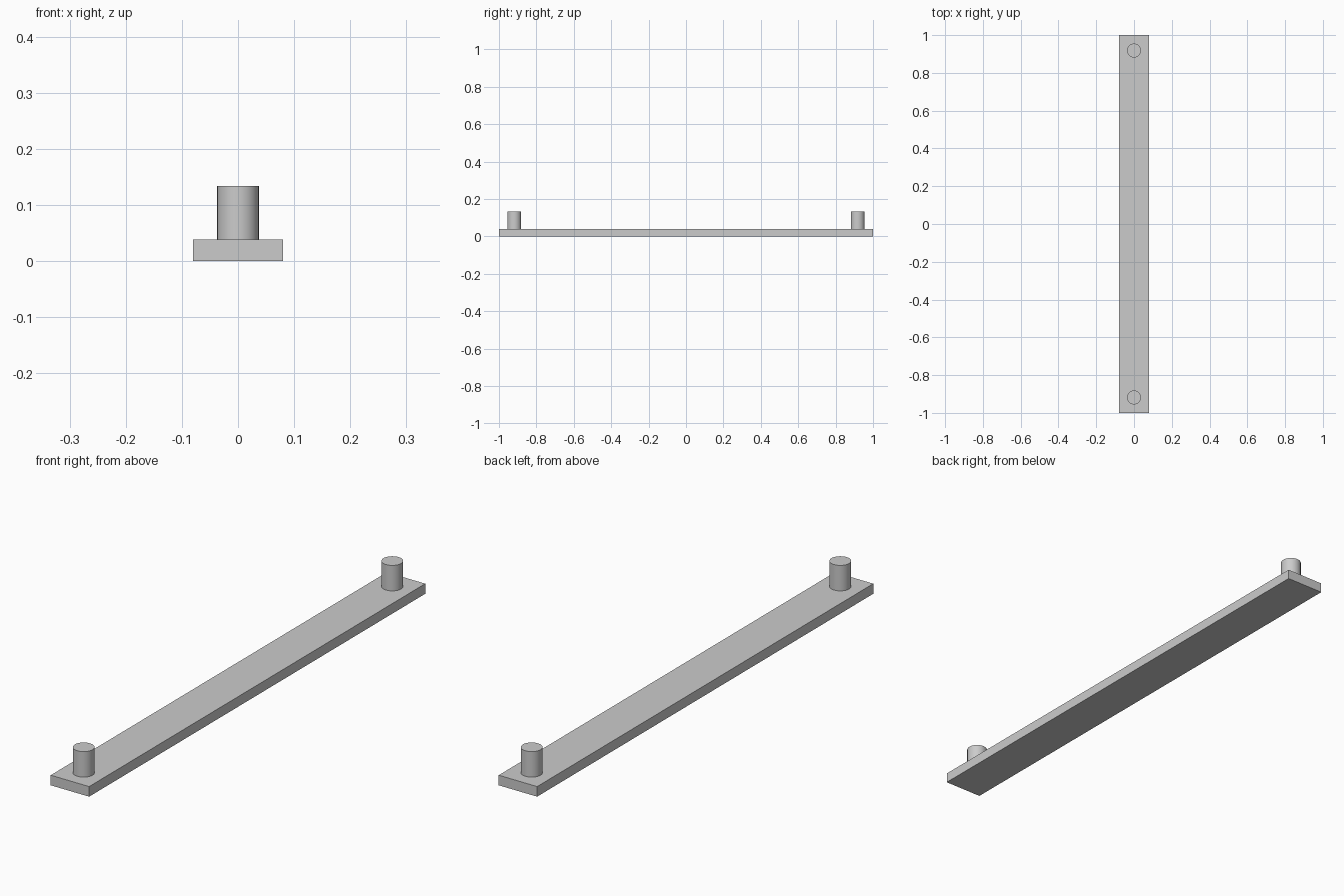
import bpy
import math

cube = bpy.data.objects.get("Cube")
if cube:
    bpy.data.objects.remove(cube, do_unlink=True)

BAR_WIDTH, BAR_LENGTH, BAR_HEIGHT = 0.16, 2.0, 0.038
PEG_RADIUS, PEG_TOP, PEG_OFFSET = 0.037, 0.134, 0.918

grey = bpy.data.materials.new("plain grey")
grey.use_nodes = True
colour = (0.6, 0.6, 0.6, 1)
grey.diffuse_color = colour
grey.node_tree.nodes["Principled BSDF"].inputs["Base Color"].default_value = colour

# Flat bar
bpy.ops.mesh.primitive_cube_add(size=1, location=(0, 0, BAR_HEIGHT / 2))
bar = bpy.context.object
bar.name = "flat_bar"
bar.scale = (BAR_WIDTH, BAR_LENGTH, BAR_HEIGHT)
bpy.ops.object.transform_apply(location=False, rotation=False, scale=True)
bar.data.materials.append(grey)

# Round peg near each end, standing on the bar
for name, side in (("front_peg", -1), ("back_peg", 1)):
    bpy.ops.mesh.primitive_cylinder_add(
        vertices=64, radius=PEG_RADIUS, depth=PEG_TOP - BAR_HEIGHT,
        location=(0, side * PEG_OFFSET, (PEG_TOP + BAR_HEIGHT) / 2))
    peg = bpy.context.object
    peg.name = name
    peg.data.materials.append(grey)
    bpy.ops.object.shade_smooth_by_angle(angle=math.radians(30))
